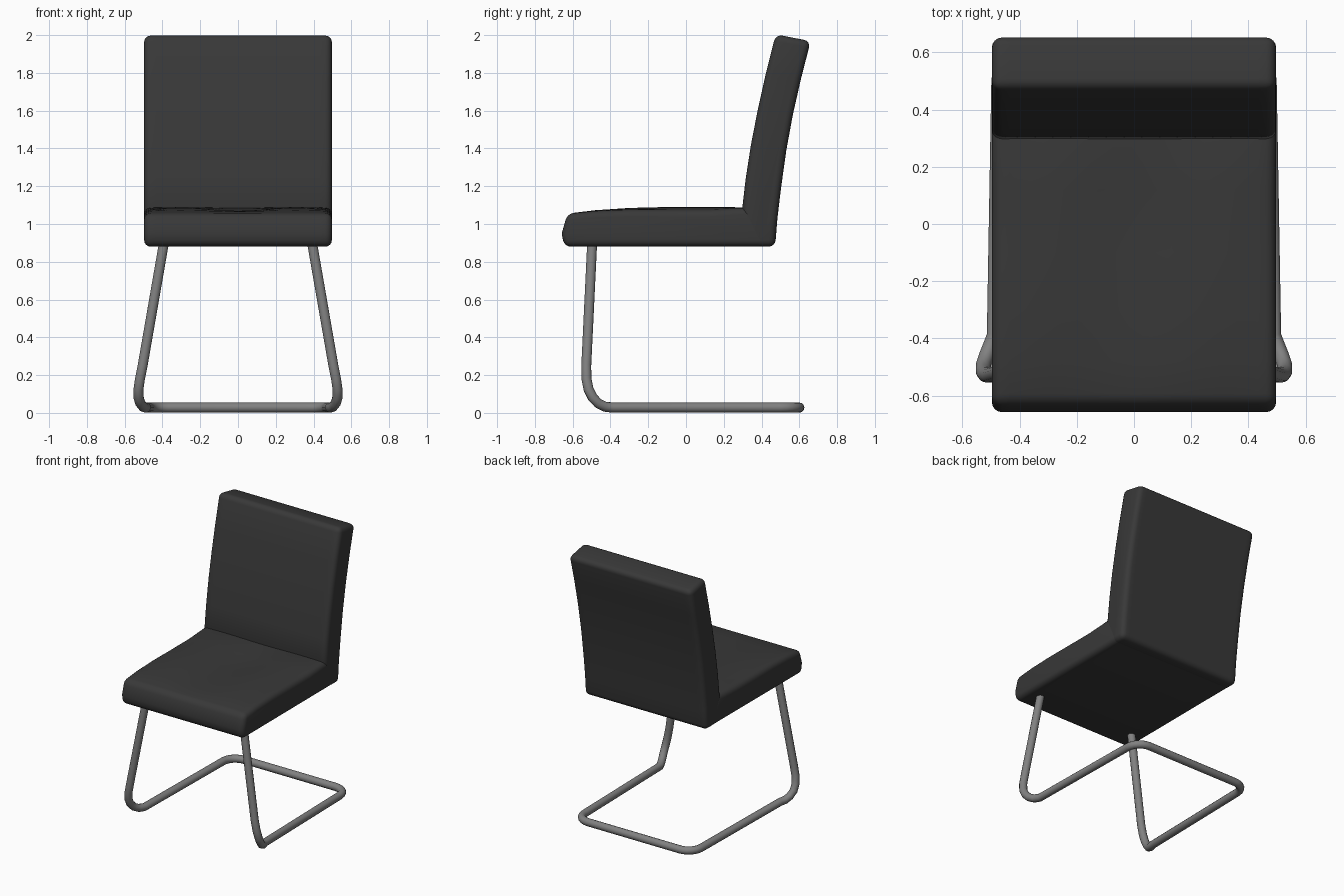
import bpy, bmesh, math

if "Cube" in bpy.data.objects:
    bpy.data.objects.remove(bpy.data.objects["Cube"])

def material(name, v):
    m = bpy.data.materials.new(name)
    m.diffuse_color = (v, v, v, 1)
    m.use_nodes = True
    m.node_tree.nodes["Principled BSDF"].inputs["Base Color"].default_value = m.diffuse_color
    return m

leather = material("black leather", 0.04)
metal = material("grey metal", 0.22)

def activate(ob):
    bpy.ops.object.select_all(action='DESELECT')
    ob.select_set(True)
    bpy.context.view_layer.objects.active = ob

def cushion(name, profile, dish):
    """Loft a (y, z) profile across x; dish(x, y, z) offsets height."""
    bm = bmesh.new()
    n = 16
    rings = []
    for i in range(n + 1):
        x = -0.497 + 0.994 * i / n
        rings.append([bm.verts.new((x, y, z + dish(x, y, z))) for y, z in profile])
    k = len(profile)
    for a, b in zip(rings, rings[1:]):
        for j in range(k):
            bm.faces.new((a[j], a[(j + 1) % k], b[(j + 1) % k], b[j]))
    bm.faces.new(rings[0])
    bm.faces.new(rings[-1])
    bmesh.ops.recalc_face_normals(bm, faces=bm.faces[:])
    me = bpy.data.meshes.new(name)
    bm.to_mesh(me)
    bm.free()
    me.materials.append(leather)
    ob = bpy.data.objects.new(name, me)
    bpy.context.collection.objects.link(ob)
    bev = ob.modifiers.new("soft edges", 'BEVEL')
    bev.width = 0.035
    bev.segments = 4
    bev.limit_method = 'ANGLE'
    bev.angle_limit = math.radians(32)
    activate(ob)
    bpy.ops.object.modifier_apply(modifier=bev.name)
    bpy.ops.object.shade_smooth_by_angle(angle=math.radians(35))
    return ob

# Seat: padded top dips in the middle and at the sides
def seat_dish(x, y, z):
    if z < 1.055 or y > 0.31:
        return 0
    depth = min(1, (y + 0.62) / 0.5)
    return -0.012 * depth * (1 + math.cos(2 * math.pi * x / 0.6))

cushion("seat",
        [(-0.645, 0.88), (-0.658, 0.95), (-0.628, 1.055), (-0.48, 1.073),
         (-0.30, 1.085), (-0.10, 1.09), (0.12, 1.09), (0.335, 1.088), (0.45, 0.881)],
        seat_dish)

# Backrest: curved and leaning back, mitred against the seat
cushion("backrest",
        [(0.295, 1.06), (0.316, 1.24), (0.344, 1.42), (0.379, 1.60),
         (0.419, 1.78), (0.475, 2.004), (0.660, 1.968), (0.609, 1.77),
         (0.566, 1.58), (0.531, 1.39), (0.503, 1.19), (0.484, 1.03),
         (0.472, 0.88), (0.36, 0.88)],
        lambda x, y, z: 0)

# Cantilever tube frame: one continuous mirrored path
half = [(0.393, -0.497, 0.895), (0.505, -0.528, 0.25), (0.519, -0.527, 0.18),
        (0.527, -0.516, 0.125), (0.527, -0.495, 0.083), (0.517, -0.465, 0.051),
        (0.503, -0.43, 0.033), (0.488, -0.39, 0.028), (0.472, 0.50, 0.028)]
for i in range(1, 7):
    a = math.radians(15 * i)
    half.append((0.372 + 0.1 * math.cos(a), 0.50 + 0.1 * math.sin(a), 0.028))
path = half + [(-x, y, z) for x, y, z in reversed(half)]

cu = bpy.data.curves.new("tube_frame", 'CURVE')
cu.dimensions = '3D'
cu.bevel_depth = 0.027
cu.bevel_resolution = 4
cu.use_fill_caps = True
sp = cu.splines.new('POLY')
sp.points.add(len(path) - 1)
for p, co in zip(sp.points, path):
    p.co = (*co, 1)
cu.materials.append(metal)
frame = bpy.data.objects.new("tube_frame", cu)
bpy.context.collection.objects.link(frame)
activate(frame)
bpy.ops.object.convert(target='MESH')
bpy.ops.object.shade_smooth_by_angle(angle=math.radians(50))
